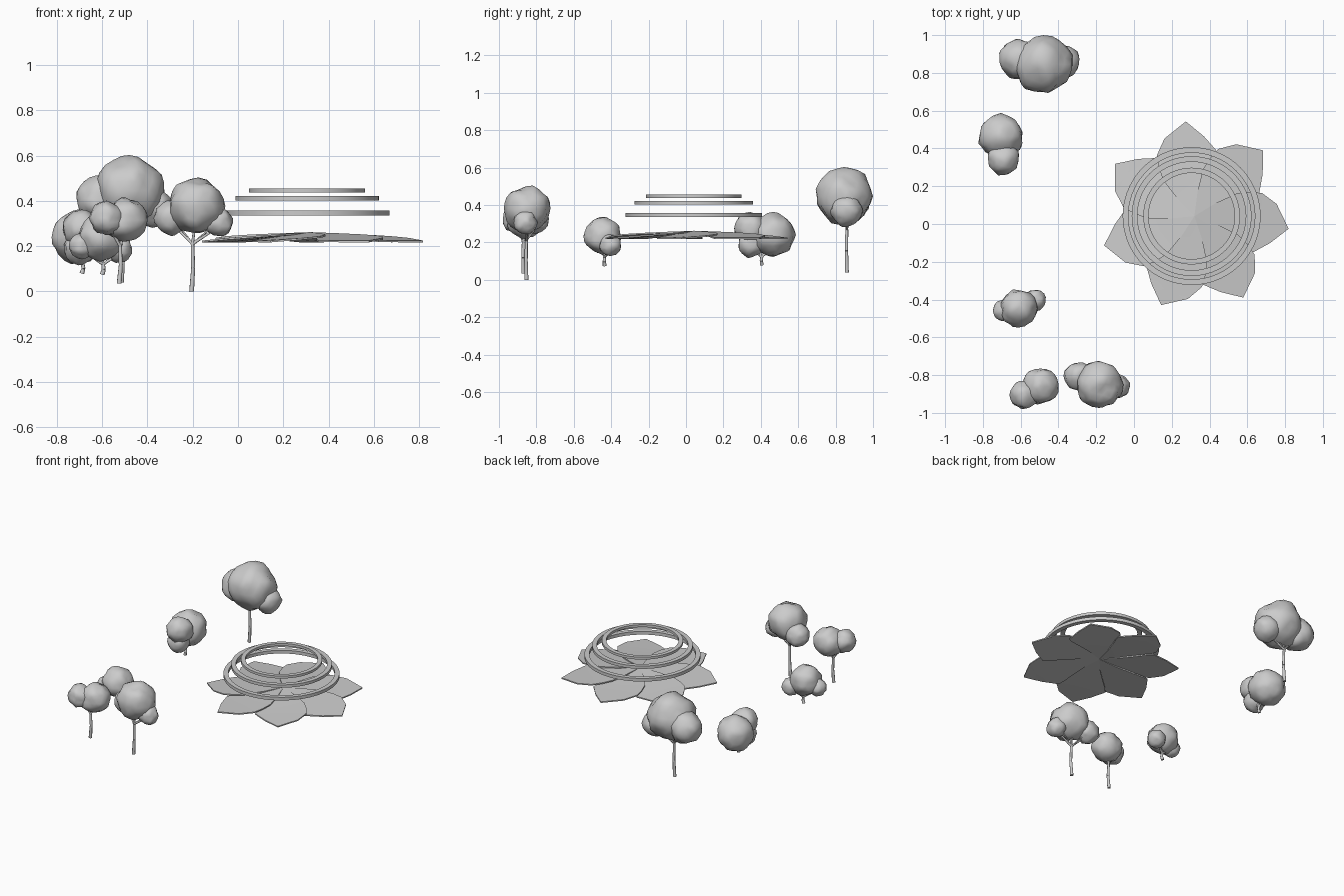
import bpy, bmesh, math, random
from mathutils import Vector, Matrix, noise

if "Cube" in bpy.data.objects:
    bpy.data.objects.remove(bpy.data.objects["Cube"])

random.seed(4)
grey = bpy.data.materials.new("light grey")
grey.diffuse_color = (0.6, 0.6, 0.6, 1)
grey.use_nodes = True
grey.node_tree.nodes["Principled BSDF"].inputs["Base Color"].default_value = grey.diffuse_color
CX, CY = 0.315, 0.042


def finish(bm, name, angle=None):
    bmesh.ops.recalc_face_normals(bm, faces=bm.faces)
    me = bpy.data.meshes.new(name)
    bm.to_mesh(me)
    bm.free()
    me.materials.append(grey)
    ob = bpy.data.objects.new(name, me)
    bpy.context.collection.objects.link(ob)
    if angle:
        bpy.ops.object.select_all(action='DESELECT')
        ob.select_set(True)
        bpy.context.view_layer.objects.active = ob
        bpy.ops.object.shade_smooth_by_angle(angle=math.radians(angle))
    return ob


def ring(name, r_out, r_in, z0, z1, n=72):
    bm = bmesh.new()
    rows = []
    for i in range(n):
        a = 2 * math.pi * i / n
        rows.append([bm.verts.new((0.305 + r * math.cos(a), CY + r * math.sin(a), z))
                     for r, z in ((r_out, z0), (r_out, z1), (r_in, z1), (r_in, z0))])
    for i in range(n):
        p, q = rows[i], rows[(i + 1) % n]
        for k in range(4):
            m = (k + 1) % 4
            bm.faces.new((p[k], q[k], q[m], p[m]))
    finish(bm, name, 30)


def petal(name, tip_angle):
    # rows run from the centre to the tip: leading edge, trailing edge (radius, degrees)
    rows = [((0.13, 39), (0.13, -22)), ((0.25, 36), (0.25, -25)),
            ((0.32, 31), (0.31, -26)), ((0.378, 26.5), (0.36, -25.5)),
            ((0.44, 16), (0.425, -12))]
    thick = 0.008

    def point(r, deg):
        a = math.radians(deg)
        z = 0.262 - 0.074 * r + 0.06 * r * math.sin(a)
        t = a + tip_angle
        return Vector((CX + 0.005 + r * math.cos(t), CY + r * math.sin(t), z))

    bm = bmesh.new()
    base, tip = bm.verts.new(point(0, 0)), bm.verts.new(point(0.503, 0))
    edges = [(bm.verts.new(point(*l)), bm.verts.new((point(*l) + point(*t)) / 2),
              bm.verts.new(point(*t))) for l, t in rows]
    for k in (0, 1):
        bm.faces.new((base, edges[0][k + 1], edges[0][k]))
        bm.faces.new((tip, edges[-1][k], edges[-1][k + 1]))
        for p, q in zip(edges, edges[1:]):
            bm.faces.new((p[k], p[k + 1], q[k + 1], q[k]))
    # thicken downwards
    ext = bmesh.ops.extrude_face_region(bm, geom=bm.faces[:], use_keep_orig=True)
    low = [v for v in ext['geom'] if isinstance(v, bmesh.types.BMVert)]
    bmesh.ops.translate(bm, verts=low, vec=(0, 0, -thick))
    finish(bm, name, 25)


def limb(bm, a, b, r1, r2):
    a, b = Vector(a), Vector(b)
    d = b - a
    m = Matrix.Translation((a + b) / 2) @ d.to_track_quat('Z', 'Y').to_matrix().to_4x4()
    bmesh.ops.create_cone(bm, cap_ends=True, segments=8, radius1=r1, radius2=r2,
                          depth=d.length, matrix=m)


def tree(name, foot, fork_z, crowns):
    bm = bmesh.new()
    foot = Vector(foot)
    fork = Vector((foot.x + 0.004, foot.y, fork_z))
    mid = (foot + fork) / 2 + Vector((0.005, -0.002, 0))
    limb(bm, foot, mid, 0.011, 0.009)
    limb(bm, mid, fork, 0.009, 0.008)
    for x, y, z, r in crowns:
        limb(bm, fork, (x, y, z - 0.3 * r), 0.007, 0.004)
        limb(bm, fork, (x * 0.75 + fork.x * 0.25, y + 0.3 * r, z - 0.3 * r), 0.005, 0.003)
    finish(bm, name + "_trunk", 50)
    # lumpy leaf clusters
    for i, (x, y, z, r) in enumerate(crowns):
        bm = bmesh.new()
        bmesh.ops.create_icosphere(bm, subdivisions=3, radius=1)
        off = Vector([random.uniform(-50, 50) for _ in range(3)])
        for v in bm.verts:
            n = noise.noise(v.co * 1.8 + off) * 0.13 + noise.noise(v.co * 4 + off) * 0.06
            v.co = Vector((x, y, z)) + v.co * r * (1 + n)
        finish(bm, f"{name}_foliage_{i + 1}", 60)


# floating rings
ring("lower_ring", 0.365, 0.335, 0.336, 0.358)
ring("middle_ring", 0.317, 0.287, 0.402, 0.422)
ring("upper_ring", 0.256, 0.228, 0.438, 0.455)

# flower canopy
for i in range(7):
    petal(f"petal_{i + 1}", math.radians(95.2 - i * 360 / 7))

# trees: foot, fork height, crown centres with radii
tree("large_back_tree", (-0.515, 0.86, 0.04), 0.27,
     [(-0.48, 0.845, 0.445, 0.152), (-0.61, 0.87, 0.41, 0.105), (-0.37, 0.86, 0.37, 0.084)])
tree("side_back_tree", (-0.69, 0.405, 0.08), 0.12,
     [(-0.705, 0.465, 0.24, 0.115), (-0.69, 0.345, 0.275, 0.085), (-0.70, 0.35, 0.19, 0.07)])
tree("side_front_tree", (-0.60, -0.435, 0.075), 0.12,
     [(-0.61, -0.445, 0.235, 0.098), (-0.525, -0.405, 0.185, 0.058),
      (-0.69, -0.46, 0.20, 0.056)])
tree("front_tree", (-0.205, -0.853, 0), 0.21,
     [(-0.185, -0.85, 0.378, 0.122), (-0.295, -0.805, 0.325, 0.075),
      (-0.085, -0.86, 0.305, 0.062)])
tree("small_front_tree", (-0.525, -0.87, 0.035), 0.20,
     [(-0.495, -0.86, 0.315, 0.095), (-0.58, -0.905, 0.325, 0.075)])
